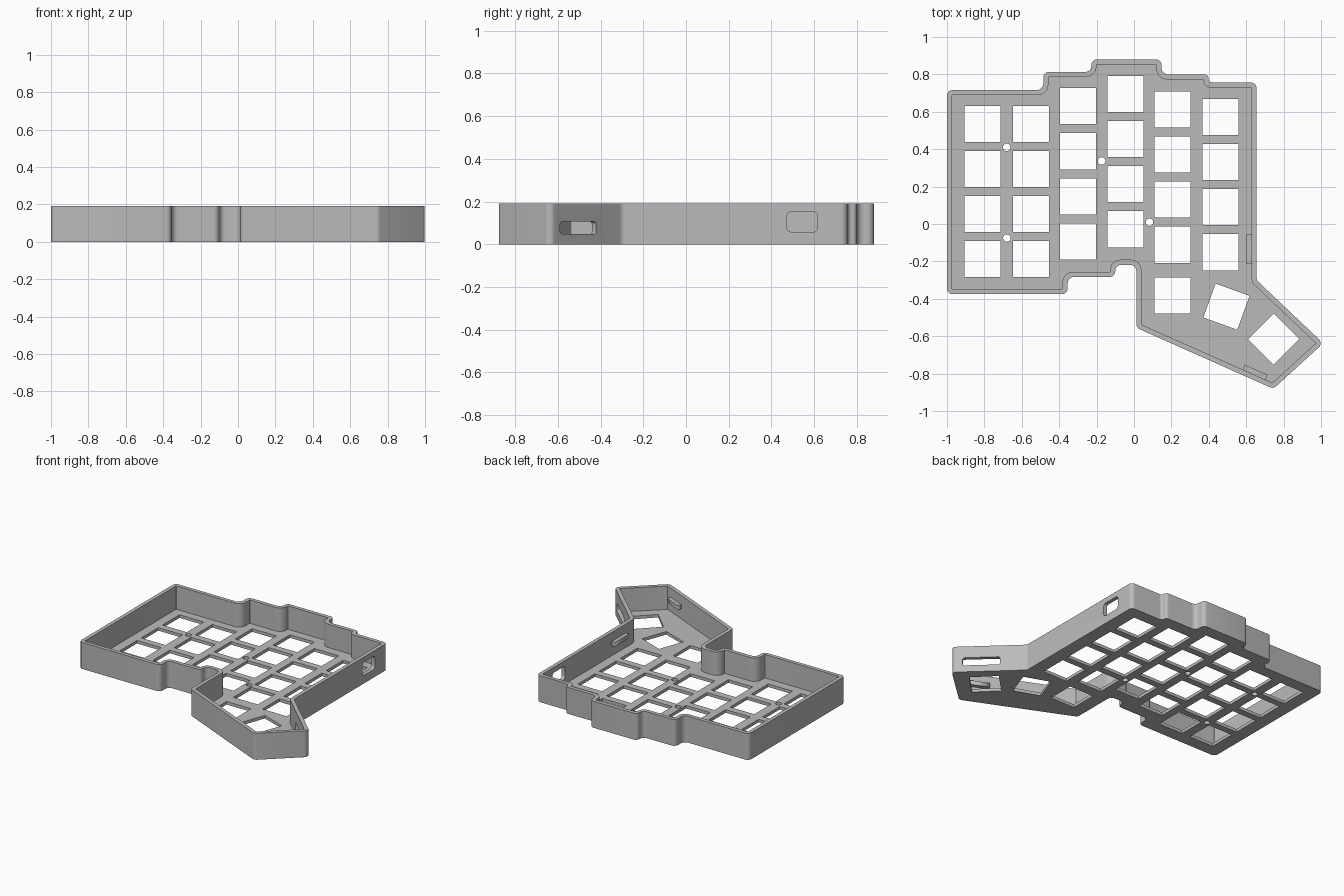
import bpy, bmesh, math
from mathutils import Vector, Matrix

cube = bpy.data.objects.get("Cube")
if cube:
    bpy.data.objects.remove(cube, do_unlink=True)

HEIGHT, WALL, FLOOR, KEY, PITCH = 0.19, 0.027, 0.022, 0.193, 0.241

grey = bpy.data.materials.new("case_grey")
grey.use_nodes = True
grey.diffuse_color = (0.5, 0.5, 0.5, 1)
grey.node_tree.nodes["Principled BSDF"].inputs["Base Color"].default_value = (0.5, 0.5, 0.5, 1)


def cross(a, b):
    return a.x * b.y - a.y * b.x


def fillet(points, convex, concave, convex_share=0.5, steps=6):
    """Round the corners of a counter-clockwise outline."""
    result = []
    n = len(points)
    for i, p in enumerate(points):
        before, after = points[i - 1] - p, points[(i + 1) % n] - p
        a, b = before.normalized(), after.normalized()
        is_convex = cross(-a, b) > 0
        radius = convex if is_convex else concave
        share = convex_share if is_convex else 1 - convex_share
        half = a.angle(b) / 2
        t = min(radius / math.tan(half), 0.98 * share * min(before.length, after.length))
        r = t * math.tan(half)
        centre = p + (a + b).normalized() * (r / math.sin(half))
        start, end = p + a * t - centre, p + b * t - centre
        sweep = math.atan2(cross(start, end), start.dot(end))
        for k in range(steps + 1):
            result.append(centre + Matrix.Rotation(sweep * k / steps, 2) @ start)
    return result


def inset(points, d):
    """Move every edge of a counter-clockwise outline inward by d."""
    result = []
    n = len(points)
    for i, p in enumerate(points):
        e1 = (p - points[i - 1]).normalized()
        e2 = (points[(i + 1) % n] - p).normalized()
        n1, n2 = Vector((-e1.y, e1.x)), Vector((-e2.y, e2.x))
        result.append(p + (n1 + n2) * d / (1 + n1.dot(n2)))
    return result


def rectangle(x, y, w, h, angle=0):
    turn = Matrix.Rotation(math.radians(angle), 2)
    corners = ((-1, -1), (1, -1), (1, 1), (-1, 1))
    return [Vector((x, y)) + turn @ Vector((sx * w / 2, sy * h / 2)) for sx, sy in corners]


def circle(x, y, r, sides=24):
    return [Vector((x + r * math.cos(math.tau * k / sides), y + r * math.sin(math.tau * k / sides)))
            for k in range(sides)]


def prism(name, loops, depth, matrix):
    """Extrude a filled outline with holes, centred on its local plane."""
    curve = bpy.data.curves.new(name, "CURVE")
    curve.dimensions = "2D"
    curve.fill_mode = "BOTH"
    curve.extrude = depth / 2
    for loop in loops:
        spline = curve.splines.new("POLY")
        spline.points.add(len(loop) - 1)
        for point, co in zip(spline.points, loop):
            point.co = (co.x, co.y, 0, 1)
        spline.use_cyclic_u = True
    temp = bpy.data.objects.new(name + "_outline", curve)
    bpy.context.collection.objects.link(temp)
    mesh = bpy.data.meshes.new_from_object(temp.evaluated_get(bpy.context.evaluated_depsgraph_get()))
    bpy.data.objects.remove(temp, do_unlink=True)
    bm = bmesh.new()
    bm.from_mesh(mesh)
    bmesh.ops.remove_doubles(bm, verts=bm.verts, dist=1e-5)
    bmesh.ops.recalc_face_normals(bm, faces=bm.faces)
    bm.transform(matrix)
    bm.to_mesh(mesh)
    bm.free()
    mesh.materials.clear()
    mesh.materials.append(grey)
    obj = bpy.data.objects.new(name, mesh)
    bpy.context.collection.objects.link(obj)
    return obj


def raised(z):
    return Matrix.Translation((0, 0, z))


def activate(obj):
    bpy.ops.object.select_all(action="DESELECT")
    obj.select_set(True)
    bpy.context.view_layer.objects.active = obj


def cut_opening(target, name, centre, along, width, height, radius):
    """Cut a rounded opening through a wall that runs in the given direction."""
    x = Vector(along).normalized()
    z = Vector((0, 0, 1))
    frame = Matrix((x, z, x.cross(z))).transposed().to_4x4()
    shape = fillet(rectangle(0, 0, width, height), radius, radius)
    cutter = prism(name, [shape], 0.12, Matrix.Translation(centre) @ frame)
    cutter.hide_render = True
    mod = target.modifiers.new(name, "BOOLEAN")
    mod.operation, mod.solver, mod.object = "DIFFERENCE", "EXACT", cutter
    activate(target)
    bpy.ops.object.modifier_apply(modifier=mod.name)
    bpy.data.objects.remove(cutter, do_unlink=True)


# Stepped outline of the case, counter-clockwise
outline = [Vector(p) for p in (
    (-1, -0.375), (-0.355, -0.375), (-0.355, -0.283), (-0.10, -0.283), (-0.10, -0.218),
    (0.013, -0.218), (0.013, -0.555), (0.745, -0.881), (1.012, -0.638), (0.655, -0.30),
    (0.655, 0.757), (0.398, 0.757), (0.398, 0.80), (0.147, 0.80), (0.147, 0.88),
    (-0.228, 0.88), (-0.228, 0.813), (-0.485, 0.813), (-0.485, 0.716), (-1, 0.716))]
outer = fillet(outline, 0.03, 0.035)
inner = fillet(inset(outline, WALL), 0.005, 0.055, 0.12)

# Key openings: column centre, top row and row count
columns = ((-0.81, 0.535, 4), (-0.55, 0.535, 4), (-0.30, 0.63, 4),
           (-0.045, 0.695, 4), (0.206, 0.612, 4), (0.463, 0.572, 4))
holes = [rectangle(x, top - PITCH * row, KEY, KEY) for x, top, rows in columns for row in range(rows)]

# Thumb keys fan out to the side
for x, y, angle in ((0.206, -0.382, 0), (0.494, -0.442, -20), (0.746, -0.615, -45)):
    holes.append(rectangle(x, y, KEY, KEY, angle))

# Screw holes
for x, y in ((-0.68, 0.41), (-0.68, -0.075), (-0.173, 0.337), (0.083, 0.01)):
    holes.append(circle(x, y, 0.02))

plate = prism("key_plate", [inner] + holes, FLOOR, raised(FLOOR / 2))
wall = prism("case_wall", [outer, inner], HEIGHT, raised(HEIGHT / 2))

# Connector openings in the side walls
cut_opening(wall, "side_window", (0.642, 0.545, 0.105), (0, 1, 0), 0.143, 0.094, 0.02)
cut_opening(wall, "thumb_slot", (0.862, -0.515, 0.077), (0.357, -0.338, 0), 0.245, 0.058, 0.014)

# Retaining clips on the inside of the wall
clip_z = 0.11
prism("side_clip", [rectangle(0.617, -0.135, 0.03, 0.16)], 0.03, raised(clip_z))
prism("thumb_clip", [rectangle(0.647, -0.793, 0.133, 0.03, -24)], 0.03, raised(clip_z))

for obj in (wall, plate):
    activate(obj)
    bpy.ops.object.shade_smooth_by_angle(angle=math.radians(30))
